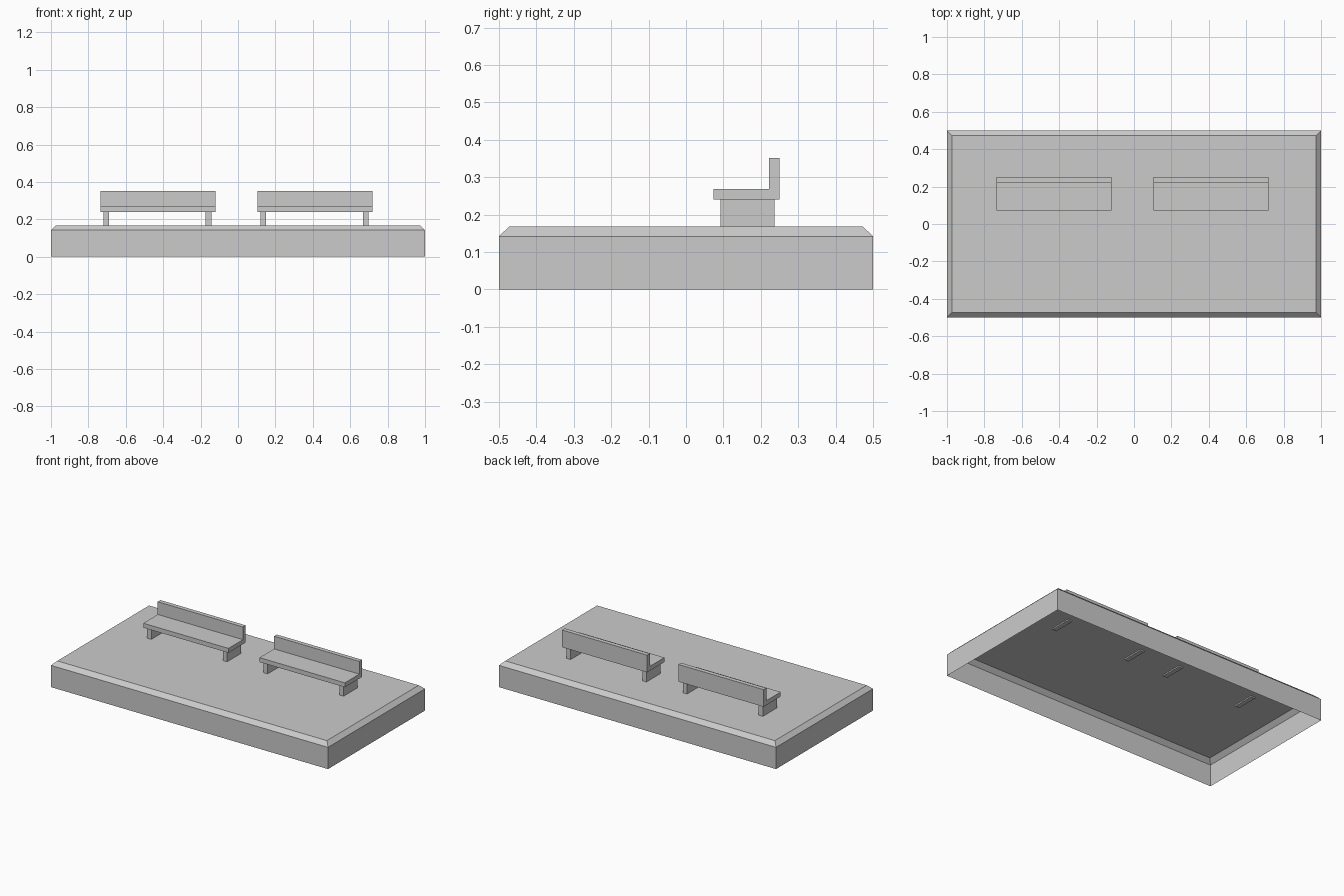
import bpy
import bmesh

cube = bpy.data.objects.get("Cube")
if cube:
    bpy.data.objects.remove(cube, do_unlink=True)

grey = bpy.data.materials.new("light grey")
grey.use_nodes = True
grey.diffuse_color = (0.6, 0.6, 0.6, 1)
grey.node_tree.nodes["Principled BSDF"].inputs["Base Color"].default_value = (0.6, 0.6, 0.6, 1)


def finish(name, bm):
    bmesh.ops.recalc_face_normals(bm, faces=bm.faces)
    mesh = bpy.data.meshes.new(name)
    bm.to_mesh(mesh)
    bm.free()
    mesh.materials.append(grey)
    obj = bpy.data.objects.new(name, mesh)
    bpy.context.collection.objects.link(obj)
    return obj


def extrude_along_x(name, profile, x0, x1):
    """Extrude a closed (y, z) profile from x0 to x1."""
    bm = bmesh.new()
    face = bm.faces.new([bm.verts.new((x0, y, z)) for y, z in profile])
    new = bmesh.ops.extrude_face_region(bm, geom=[face])["geom"]
    moved = [v for v in new if isinstance(v, bmesh.types.BMVert)]
    bmesh.ops.translate(bm, verts=moved, vec=(x1 - x0, 0, 0))
    return finish(name, bm)


# Platform: thin shell with sloped rim, open underneath
bm = bmesh.new()
rings = []
for inset, z in ((0, 0), (0, 0.142), (0.027, 0.168)):
    x, y = 1 - inset, 0.5 - inset
    rings.append([bm.verts.new((sx * x, sy * y, z))
                  for sx, sy in ((-1, -1), (1, -1), (1, 1), (-1, 1))])
for low, high in zip(rings, rings[1:]):
    for i in range(4):
        j = (i + 1) % 4
        bm.faces.new((low[i], low[j], high[j], high[i]))
bm.faces.new(rings[-1])
platform = finish("platform", bm)
# Outward normals on the open shell
if platform.data.polygons[-1].normal.z < 0:
    platform.data.flip_normals()

# Benches: L-shaped seat with backrest, on two slab legs
seat_profile = [(0.073, 0.24), (0.25, 0.24), (0.25, 0.352),
                (0.222, 0.352), (0.222, 0.269), (0.073, 0.269)]
leg_profile = [(0.092, 0.16), (0.236, 0.16), (0.236, 0.24), (0.092, 0.24)]
for side, x in (("right", -0.735), ("left", 0.105)):
    extrude_along_x(side + "_bench_seat", seat_profile, x, x + 0.615)
    for end, dx in (("right", 0.015), ("left", 0.562)):
        extrude_along_x(f"{side}_bench_{end}_leg", leg_profile, x + dx, x + dx + 0.03)
